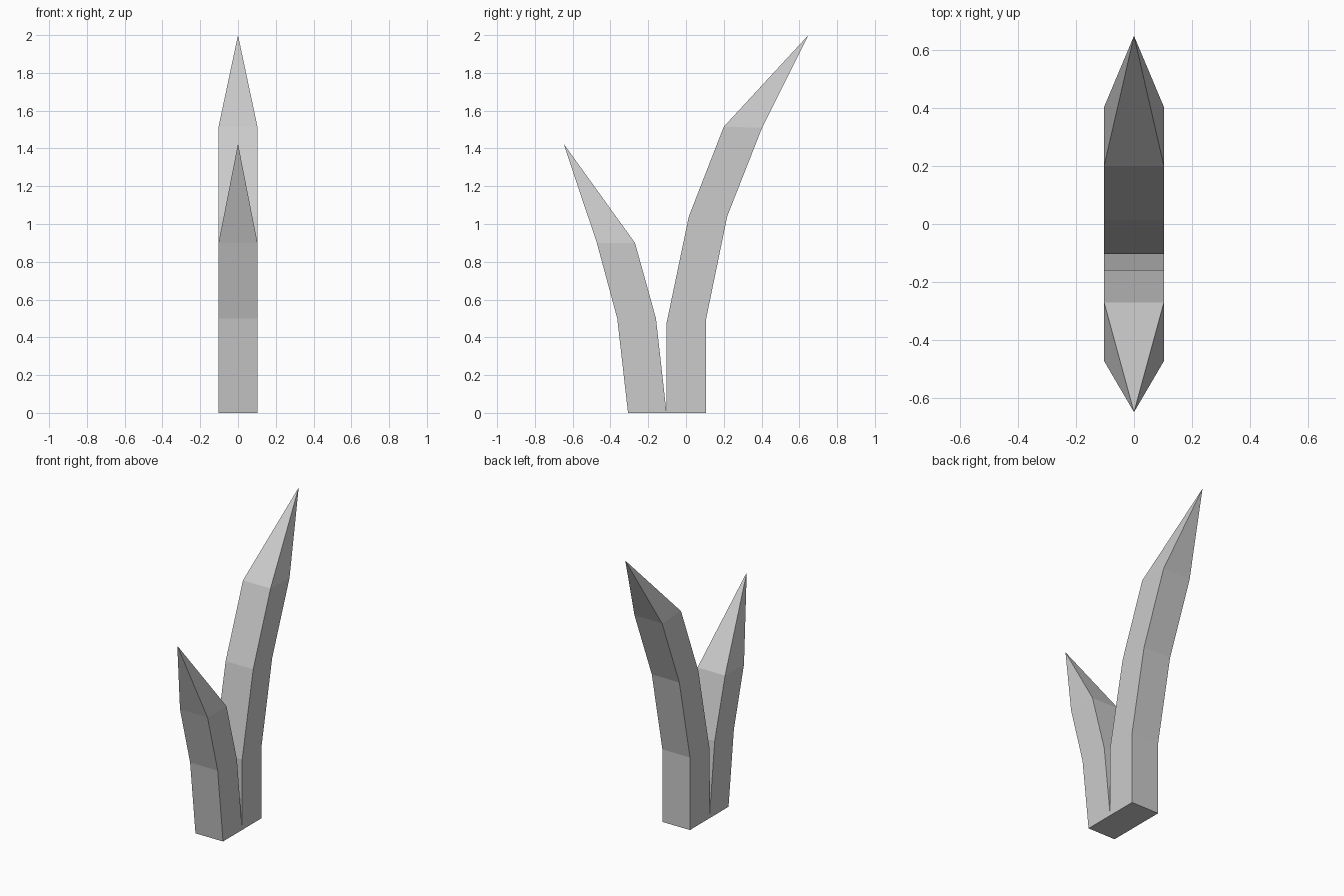
import bpy, bmesh

if "Cube" in bpy.data.objects:
    bpy.data.objects.remove(bpy.data.objects["Cube"])

HALF_WIDTH = 0.103


def blade(name, sections, tip):
    """Loft square sections (front y, front z, back y, back z) to a point."""
    bm = bmesh.new()
    rings = []
    for yf, zf, yb, zb in sections:
        corners = [(-HALF_WIDTH, yf, zf), (HALF_WIDTH, yf, zf),
                   (HALF_WIDTH, yb, zb), (-HALF_WIDTH, yb, zb)]
        rings.append([bm.verts.new(c) for c in corners])
    apex = bm.verts.new((0, *tip))
    bm.faces.new(rings[0])
    for i in range(4):
        j = (i + 1) % 4
        for a, b in zip(rings, rings[1:]):
            bm.faces.new((a[i], a[j], b[j], b[i]))
        bm.faces.new((rings[-1][i], rings[-1][j], apex))
    bmesh.ops.recalc_face_normals(bm, faces=bm.faces[:])
    mesh = bpy.data.meshes.new(name)
    bm.to_mesh(mesh)
    bm.free()
    obj = bpy.data.objects.new(name, mesh)
    bpy.context.collection.objects.link(obj)
    return obj


# Tall blade leaning back
blade("tall_blade",
      [(-0.103, 0, 0.105, 0), (-0.103, 0.475, 0.105, 0.49),
       (0.015, 1.04, 0.218, 1.04), (0.2, 1.515, 0.403, 1.51)],
      (0.648, 2.0))

# Short blade leaning forward, sharing the base edge
blade("short_blade",
      [(-0.307, 0, -0.103, 0), (-0.364, 0.5, -0.159, 0.5),
       (-0.472, 0.9, -0.27, 0.9)],
      (-0.648, 1.425))
